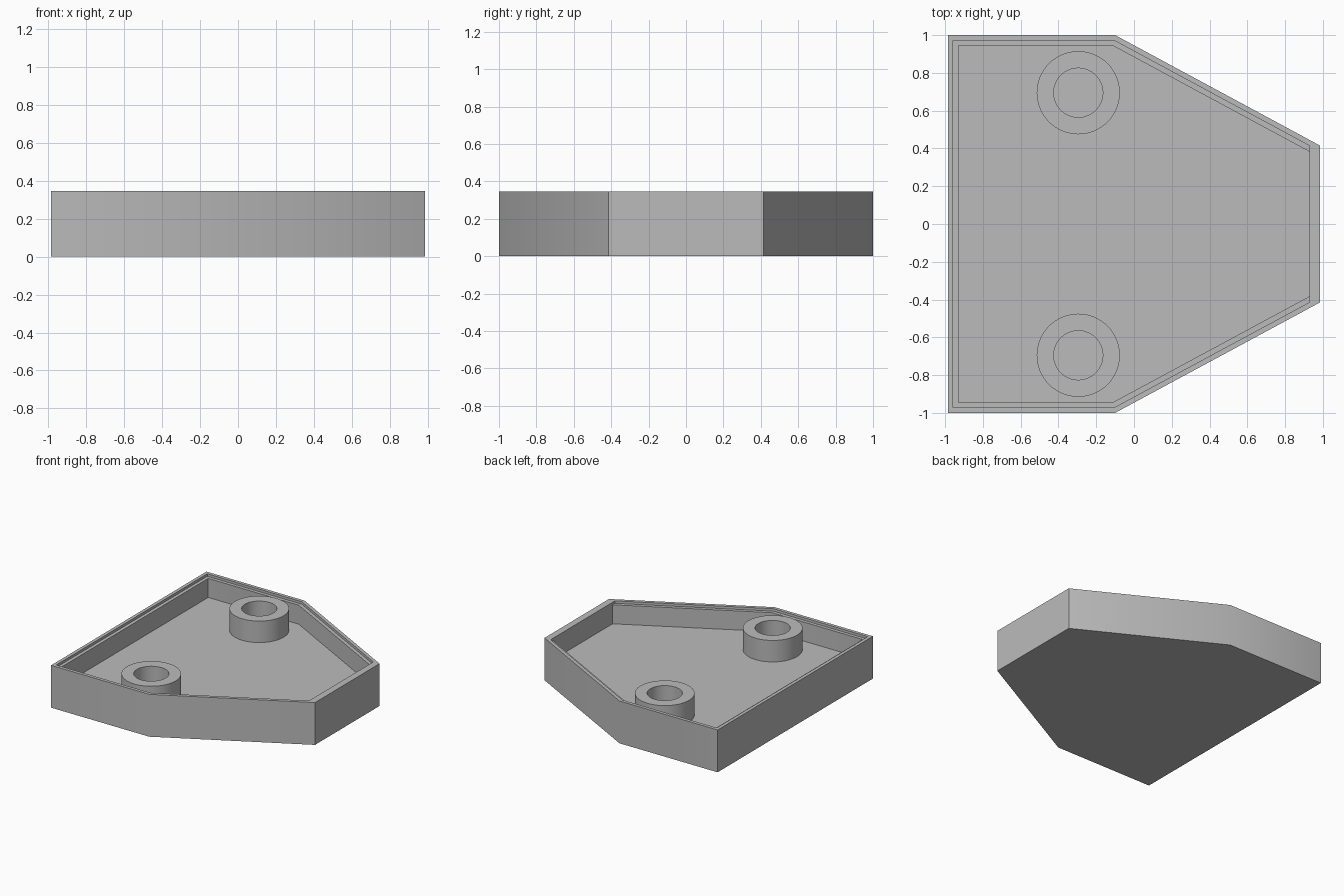
import bpy, bmesh, math

cube = bpy.data.objects.get("Cube")
if cube:
    bpy.data.objects.remove(cube, do_unlink=True)

HEIGHT, FLOOR, LEDGE = 0.345, 0.17, 0.325
WALL, LIP = 0.055, 0.0275
BACK, END, SLOPE = -0.985, 0.985, 0.539

grey = bpy.data.materials.new("plain grey")
grey.use_nodes = True
colour = (0.5, 0.5, 0.5, 1)
grey.diffuse_color = colour
grey.node_tree.nodes["Principled BSDF"].inputs["Base Color"].default_value = colour


def finish(bm, name):
    bmesh.ops.recalc_face_normals(bm, faces=bm.faces)
    mesh = bpy.data.meshes.new(name)
    bm.to_mesh(mesh)
    bm.free()
    mesh.materials.append(grey)
    obj = bpy.data.objects.new(name, mesh)
    bpy.context.collection.objects.link(obj)
    bpy.ops.object.select_all(action='DESELECT')
    obj.select_set(True)
    bpy.context.view_layer.objects.active = obj
    bpy.ops.object.shade_smooth_by_angle(angle=math.radians(30))
    return obj


def outline(bm, inset, end, z):
    """Six-sided plan shape, moved inward by inset, cut off at x = end."""
    y = 1 - inset
    bend = -0.1 - inset * math.tan(math.atan(SLOPE) / 2)
    half = [(BACK + inset, -y), (bend, -y), (end, -y + SLOPE * (end - bend))]
    points = half + [(px, -py) for px, py in reversed(half)]
    return [bm.verts.new((px, py, z)) for px, py in points]


def bridge(bm, a, b, skip=None):
    for i in range(len(a)):
        if i != skip:
            j = (i + 1) % len(a)
            bm.faces.new((a[i], a[j], b[j], b[i]))


# Tray: outer wall, rim, stepped ledge on five sides, inner wall, floor
bm = bmesh.new()
inner_end = END - WALL
base = outline(bm, 0, END, 0)
rim = outline(bm, 0, END, HEIGHT)
lip_top = outline(bm, LIP, inner_end, HEIGHT)
lip_low = outline(bm, LIP, inner_end, LEDGE)
ledge = outline(bm, WALL, inner_end, LEDGE)
floor = outline(bm, WALL, inner_end, FLOOR)
bm.faces.new(base)
bridge(bm, base, rim)
bridge(bm, rim, lip_top)
for upper, lower in ((lip_top, lip_low), (lip_low, ledge), (ledge, floor)):
    bridge(bm, upper, lower, skip=2)
# The end wall has no ledge, so its inside is one stepped flat face
rings = (lip_top, lip_low, ledge, floor)
bm.faces.new([r[2] for r in rings] + [r[3] for r in reversed(rings)])
bm.faces.new(floor)
finish(bm, "tray")


# Round hollow bosses standing on the floor
def boss(name, x, y, outer=0.22, hole=0.13, sides=64):
    bm = bmesh.new()
    rings = []
    for r, z in ((outer, FLOOR), (outer, HEIGHT), (hole, HEIGHT), (hole, FLOOR)):
        rings.append([bm.verts.new((x + r * math.cos(math.tau * i / sides),
                                    y + r * math.sin(math.tau * i / sides), z))
                      for i in range(sides)])
    for a, b in zip(rings, rings[1:]):
        bridge(bm, a, b)
    bridge(bm, rings[-1], rings[0])
    finish(bm, name)


boss("front_boss", -0.295, -0.695)
boss("back_boss", -0.295, 0.695)
